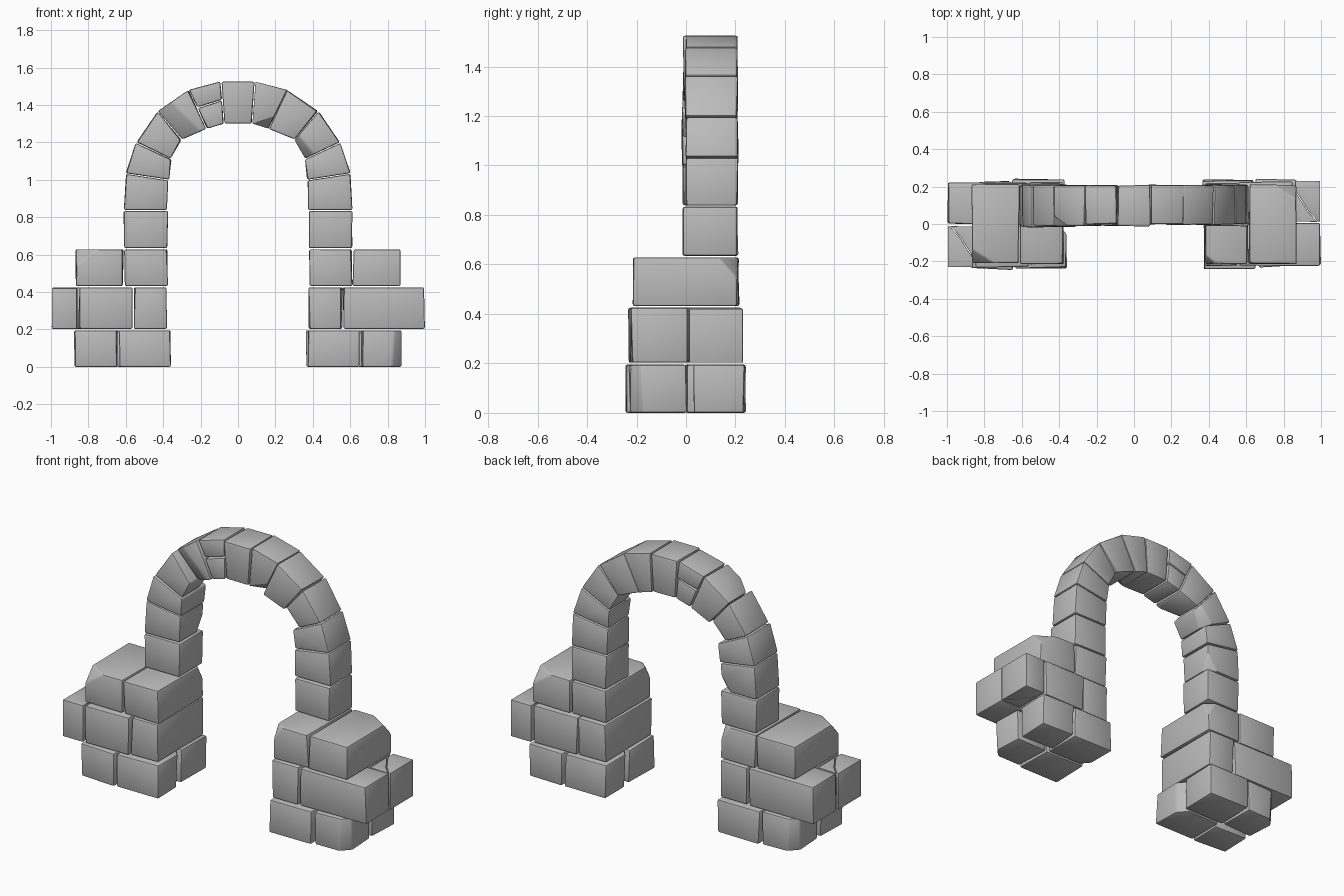
import bpy, bmesh, math, random
from mathutils import Vector, Matrix

random.seed(4)
if "Cube" in bpy.data.objects:
    bpy.data.objects.remove(bpy.data.objects["Cube"], do_unlink=True)

stone_mat = bpy.data.materials.new("grey_stone")
stone_mat.use_nodes = True
GREY = (0.5, 0.5, 0.5, 1)
stone_mat.diffuse_color = GREY
bsdf = next(n for n in stone_mat.node_tree.nodes if n.type == 'BSDF_PRINCIPLED')
bsdf.inputs["Base Color"].default_value = GREY
bsdf.inputs["Roughness"].default_value = 0.9


def chip(bm, corner, size):
    """Slice a corner off; size is the length cut along each axis."""
    center = sum((v.co for v in bm.verts), Vector()) / len(bm.verts)
    corner, size = Vector(corner), Vector(size)
    out = Vector([math.copysign(1 / s, c - m) for s, c, m in zip(size, corner, center)])
    co = corner - Vector((math.copysign(size.x, out.x), 0, 0))
    res = bmesh.ops.bisect_plane(bm, geom=bm.verts[:] + bm.edges[:] + bm.faces[:],
                                 plane_co=co, plane_no=out.normalized(), clear_outer=True)
    rim = [e for e in res["geom_cut"] if isinstance(e, bmesh.types.BMEdge)]
    if len(rim) > 2:
        bmesh.ops.edgenet_fill(bm, edges=rim)


def stone(name, outline, depth, chips=(), yaw=0, turn=False, bevel=0.009, wobble=0.005):
    """Extrude a closed outline into a worn stone with softened edges."""
    bm = bmesh.new()
    face = bm.faces.new([bm.verts.new(p) for p in outline])
    moved = bmesh.ops.extrude_face_region(bm, geom=[face])["geom"]
    for v in moved:
        if isinstance(v, bmesh.types.BMVert):
            v.co += Vector(depth)
    for v in bm.verts:
        v.co += Vector((random.uniform(-1, 1), random.uniform(-1, 1), 0)) * wobble
    for corner, size in chips:
        chip(bm, corner, size)
    bmesh.ops.recalc_face_normals(bm, faces=bm.faces[:])
    bmesh.ops.bevel(bm, geom=bm.edges[:], offset=bevel, segments=2, profile=0.5,
                    affect='EDGES', clamp_overlap=True)
    mid = sum((v.co for v in bm.verts), Vector()) / len(bm.verts)
    bmesh.ops.rotate(bm, verts=bm.verts[:], cent=mid, matrix=Matrix.Rotation(math.radians(yaw), 3, 'Z'))
    if turn:
        bmesh.ops.rotate(bm, verts=bm.verts[:], matrix=Matrix.Rotation(math.pi, 3, 'Z'))
    bmesh.ops.recalc_face_normals(bm, faces=bm.faces[:])
    mesh = bpy.data.meshes.new(name)
    bm.to_mesh(mesh)
    bm.free()
    mesh.materials.append(stone_mat)
    obj = bpy.data.objects.new(name, mesh)
    bpy.context.collection.objects.link(obj)
    bpy.ops.object.select_all(action='DESELECT')
    obj.select_set(True)
    bpy.context.view_layer.objects.active = obj
    bpy.ops.object.shade_smooth_by_angle(angle=math.radians(35))
    return obj


def block(name, x, y, z, **kw):
    pts = [(x[0], y[0], z[0]), (x[1], y[0], z[0]), (x[1], y[1], z[0]), (x[0], y[1], z[0])]
    stone(name, pts, (0, 0, z[1] - z[0]), **kw)


# Piers: the second one is the first turned half way round
LOW, MID, TOP = (0, 0.195), (0.203, 0.425), (0.432, 0.628)
for side, turn in (("left", False), ("right", True)):
    n = side + "_pier_"
    # bottom course
    block(n + "low_front_inner", (0.375, 0.65), (-0.238, -0.005), LOW, turn=turn)
    block(n + "low_front_outer", (0.66, 0.872), (-0.225, 0.0), LOW, turn=turn, yaw=2,
          chips=[((0.872, -0.225, 0), (0.05, 0.05, 0.9))])
    block(n + "low_back_inner", (0.362, 0.635), (0.005, 0.235), LOW, turn=turn,
          chips=[((0.362, 0.005, 0), (0.05, 0.06, 0.9))])
    block(n + "low_back_outer", (0.647, 0.868), (0.035, 0.238), LOW, turn=turn, yaw=-2)
    # middle course
    block(n + "mid_inner", (0.38, 0.555), (-0.222, 0.215), MID, turn=turn)
    block(n + "mid_front", (0.568, 0.995), (-0.22, 0.002), MID, turn=turn)
    block(n + "mid_back", (0.565, 0.848), (0.01, 0.228), MID, turn=turn, yaw=1.5)
    # cracked corner stone in two halves
    crack = [(0.862, 0.18), (0.905, 0.115), (0.93, 0.072), (0.985, 0.014)]
    up = (0, 0, MID[1] - MID[0] - 0.005)
    near = [(0.862, 0.014)] + [(a - 0.003, b - 0.003) for a, b in crack[::-1]]
    far = [(0.995, 0.014), (0.995, 0.23), (0.862, 0.23)] + crack
    for half, pts in (("a", near), ("b", far)):
        stone(n + "cracked_" + half, [(a, b, MID[0]) for a, b in pts], up,
              turn=turn, bevel=0.003, wobble=0)
    # top course with broken corners
    block(n + "top_inner", (0.378, 0.607), (-0.212, 0.21), TOP, turn=turn,
          chips=[((0.378, -0.212, 0.628), (0.06, 0.05, 0.09))])
    block(n + "top_outer", (0.615, 0.865), (-0.21, 0.21), TOP, turn=turn,
          chips=[((0.865, 0.21, 0.628), (0.12, 0.075, 0.085))])

# Arch joints as outer and inner points, foot to crown
JOINTS = [((0.612, 0.632), (0.378, 0.632)), ((0.612, 0.836), (0.374, 0.836)),
          ((0.603, 1.034), (0.367, 0.998)), ((0.547, 1.2), (0.355, 1.11)),
          ((0.43, 1.368), (0.3, 1.212)), ((0.265, 1.482), (0.165, 1.27)),
          ((0.09, 1.528), (0.075, 1.297))]
CHIPS = {(1, 3): ((0.36, 0, 1.11), (0.07, 0.06, 0.08)),
         (1, 5): ((0.165, 0, 1.27), (0.16, 0.08, 0.06)),
         (-1, 4): ((-0.3, 0, 1.212), (0.12, 0.05, 0.12)),
         (-1, 1): ((-0.374, 0.21, 0.836), (0.07, 0.06, 0.1)),
         (-1, 3): ((-0.355, 0.21, 1.11), (0.08, 0.07, 0.09))}


def voussoir(name, quad, chips=()):
    """Wedge stone, drawn slightly in from its joints."""
    mid = sum((Vector(p) for p in quad), Vector((0, 0))) / len(quad)
    pts = [Vector(p) + (mid - Vector(p)).normalized() * 0.004 for p in quad]
    front = random.uniform(-0.015, 0.002)
    stone(name, [(p.x, front, p.y) for p in pts], (0, 0.208 - front, 0),
          chips=chips, wobble=0.004)


def lerp(a, b, t):
    return tuple(Vector(a).lerp(Vector(b), t))


for s, side in ((1, "left"), (-1, "right")):
    for i in range(len(JOINTS) - 1):
        (o0, i0), (o1, i1) = [[(s * a, b) for a, b in j] for j in JOINTS[i:i + 2]]
        name = f"{side}_arch_stone_{i + 1}"
        if s < 0 and i == 5:
            # split stone
            m0, m1 = lerp(o0, i0, 0.46), lerp(o1, i1, 0.44)
            voussoir(name + "_upper", [o0, o1, m1, m0])
            voussoir(name + "_lower", [m0, m1, i1, i0])
        else:
            voussoir(name, [o0, o1, i1, i0], [CHIPS[s, i]] if (s, i) in CHIPS else [])

# Keystone
(ko, ki) = JOINTS[-1]
voussoir("keystone", [(-ko[0], ko[1]), ko, ki, (-ki[0], ki[1])])
